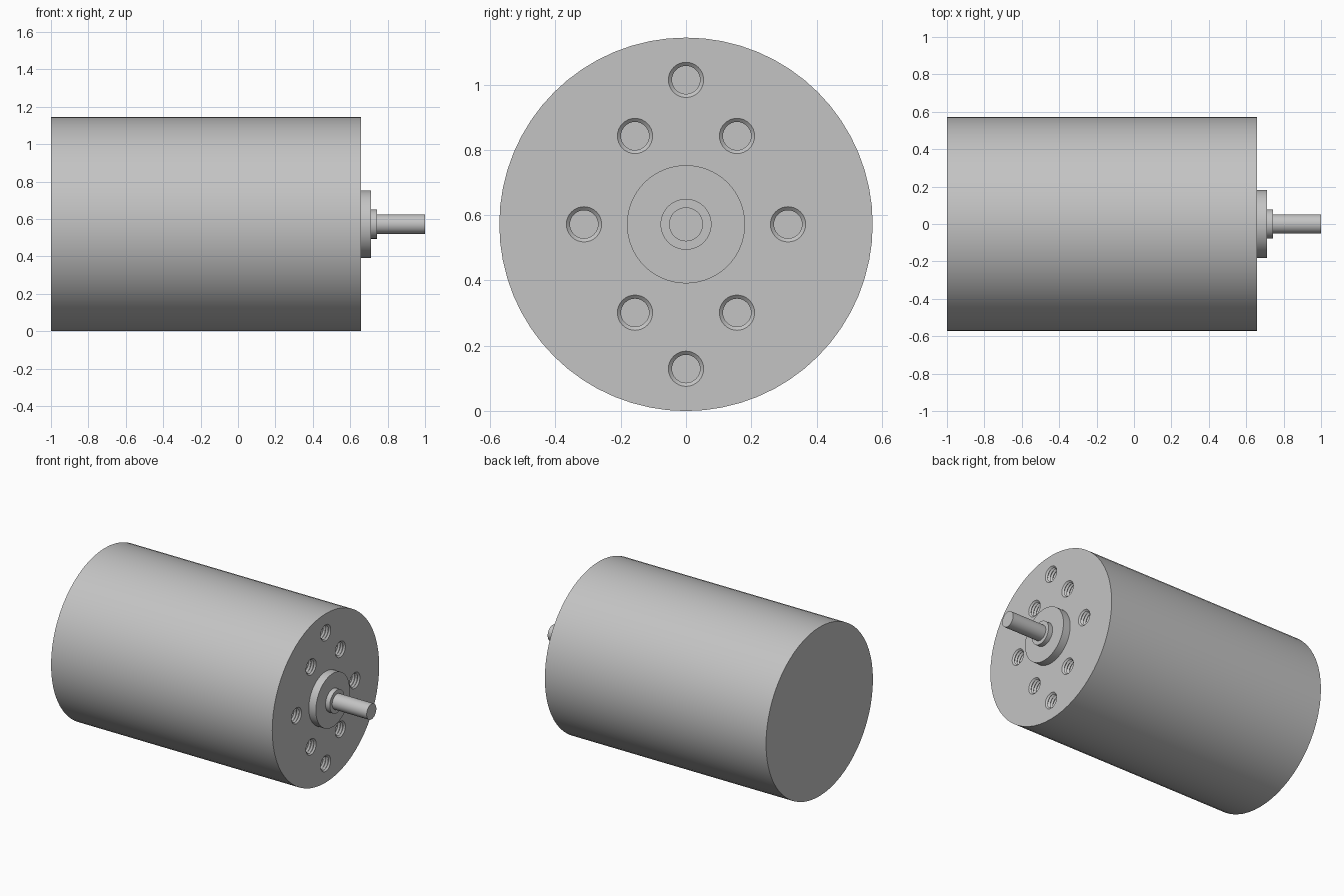
import bpy, bmesh
from math import cos, sin, pi, radians

if "Cube" in bpy.data.objects:
    bpy.data.objects.remove(bpy.data.objects["Cube"], do_unlink=True)

RADIUS = 0.572      # motor body radius, also the height of its axis
FACE = 0.657        # x of the mounting face

metal = bpy.data.materials.new("light grey metal")
metal.use_nodes = True
grey = (0.55, 0.55, 0.55, 1)
metal.diffuse_color = grey
metal.node_tree.nodes["Principled BSDF"].inputs["Base Color"].default_value = grey


def lathe(bm, profile, sides, y=0.0, z=RADIUS):
    """Turn (x, radius) points about an axis along x, with flat end caps."""
    rings = []
    for x, r in profile:
        rings.append([bm.verts.new((x, y + r * cos(2 * pi * i / sides),
                                    z + r * sin(2 * pi * i / sides)))
                      for i in range(sides)])
    for a, b in zip(rings, rings[1:]):
        for i in range(sides):
            j = (i + 1) % sides
            bm.faces.new((a[i], a[j], b[j], b[i]))
    bm.faces.new(rings[0])
    bm.faces.new(rings[-1])


def make_object(name, bm):
    bmesh.ops.recalc_face_normals(bm, faces=bm.faces)
    mesh = bpy.data.meshes.new(name)
    bm.to_mesh(mesh)
    bm.free()
    mesh.materials.append(metal)
    obj = bpy.data.objects.new(name, mesh)
    bpy.context.collection.objects.link(obj)
    return obj


def select_only(obj):
    bpy.ops.object.select_all(action='DESELECT')
    obj.select_set(True)
    bpy.context.view_layer.objects.active = obj


def turned_part(name, start, end, radius, sides):
    bm = bmesh.new()
    lathe(bm, [(start, radius), (end, radius)], sides)
    return make_object(name, bm)


# Turned parts along the motor axis
parts = [
    turned_part("motor_body", -1.0, FACE, RADIUS, 64),
    turned_part("front_boss", FACE - 0.01, 0.71, 0.181, 64),
    turned_part("bearing_collar", 0.70, 0.742, 0.078, 48),
    turned_part("output_shaft", 0.73, 1.0, 0.052, 48),
]

# Threaded hole profile: alternating crests and roots down to a flat floor
MAJOR, MINOR, PITCH, TURNS = 0.054, 0.043, 0.02, 7
thread = [(FACE + 0.02, MAJOR), (FACE, MAJOR)]
for turn in range(TURNS):
    x = FACE - turn * PITCH
    thread.append((x - PITCH / 2, MINOR))
    thread.append((x - PITCH, MAJOR))
thread.append((FACE - (TURNS + 0.5) * PITCH, MINOR))

# Six holes on a circle, plus two further out above and below
spots = [(0.3125 * cos(k * pi / 3), 0.3125 * sin(k * pi / 3)) for k in range(6)]
spots += [(0, 0.4425), (0, -0.4425)]
bm = bmesh.new()
for y, z in spots:
    lathe(bm, thread, 32, y, RADIUS + z)
cutter = make_object("hole_cutter", bm)
cutter.hide_render = True

body = parts[0]
cut = body.modifiers.new("mounting_holes", 'BOOLEAN')
cut.operation = 'DIFFERENCE'
cut.solver = 'EXACT'
cut.object = cutter
select_only(body)
bpy.ops.object.modifier_apply(modifier=cut.name)
bpy.data.objects.remove(cutter, do_unlink=True)

# Smooth round walls, crisp rims
for part in parts:
    select_only(part)
    bpy.ops.object.shade_smooth_by_angle(angle=radians(30))
